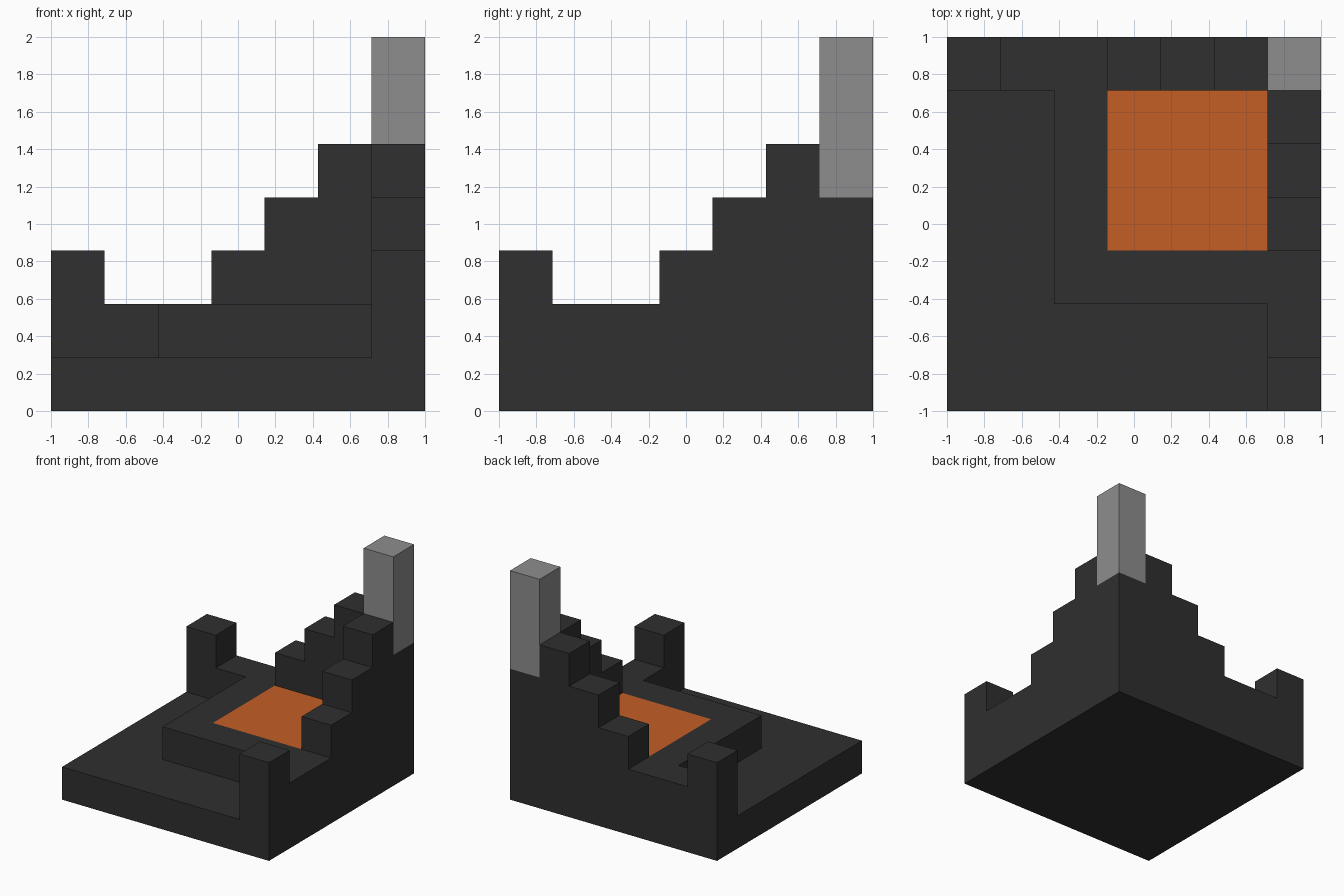
import bpy, bmesh
from mathutils import Vector

cube = bpy.data.objects.get("Cube")
if cube:
    bpy.data.objects.remove(cube, do_unlink=True)

N = 7          # blocks along each side
S = 2 / N      # block size


def material(name, rgb):
    m = bpy.data.materials.new(name)
    m.use_nodes = True
    col = (*rgb, 1)
    m.diffuse_color = col
    m.node_tree.nodes["Principled BSDF"].inputs["Base Color"].default_value = col
    return m


CHARCOAL = material("charcoal", (0.029, 0.029, 0.029))
GREY = material("mid grey", (0.27, 0.27, 0.27))
ORANGE = material("burnt orange", (0.55, 0.11, 0.018))


def blocks(xs, ys, zs):
    return {(x, y, z) for x in xs for y in ys for z in zs}


# Wall heights in blocks, running from the free end towards the tall corner
wall_heights = [3, 2, 2, 3, 4, 5]
back_wall, side_wall = set(), set()
for i, h in enumerate(wall_heights):
    back_wall |= blocks([i], [N - 1], range(1, h))
    side_wall |= blocks([N - 1], [i], range(1, h))

parts = {
    "base_slab": (blocks(range(N), range(N), [0]), CHARCOAL),
    "raised_platform": (blocks(range(2, 6), range(2, 6), [1]), CHARCOAL),
    "stepped_back_wall": (back_wall, CHARCOAL),
    "stepped_side_wall": (side_wall, CHARCOAL),
    "corner_pillar": (blocks([6], [6], range(1, 4)), CHARCOAL),
    "chimney": (blocks([6], [6], range(4, N)), GREY),
}
occupied = set().union(*(cells for cells, _ in parts.values()))


def build(name, cells, mat):
    """Join blocks into a shell with only its exposed faces."""
    bm = bmesh.new()
    for cell in sorted(cells):
        low = Vector(cell)
        for axis in range(3):
            for side in (0, 1):
                n = Vector((0, 0, 0))
                n[axis] = 2 * side - 1
                if tuple(int(v) for v in low + n) in occupied:
                    continue
                u, v = Vector((0, 0, 0)), Vector((0, 0, 0))
                u[(axis + 1) % 3] = 1
                v[(axis + 2) % 3] = 1
                start = low + n * side
                ring = [start, start + u, start + u + v, start + v]
                if not side:
                    ring.reverse()
                face = bm.faces.new([bm.verts.new(p * S - Vector((1, 1, 0))) for p in ring])
                # Orange panel on top of the platform
                if name == "raised_platform" and n.z > 0 and min(cell[:2]) >= 3:
                    face.material_index = 1
    bmesh.ops.remove_doubles(bm, verts=bm.verts, dist=0.001)
    bmesh.ops.dissolve_limit(bm, angle_limit=0.01, verts=bm.verts,
                             edges=bm.edges, delimit={'MATERIAL'})
    mesh = bpy.data.meshes.new(name)
    bm.to_mesh(mesh)
    bm.free()
    mesh.materials.append(mat)
    if name == "raised_platform":
        mesh.materials.append(ORANGE)
    bpy.context.collection.objects.link(bpy.data.objects.new(name, mesh))


for part_name, (part_cells, part_mat) in parts.items():
    build(part_name, part_cells, part_mat)
